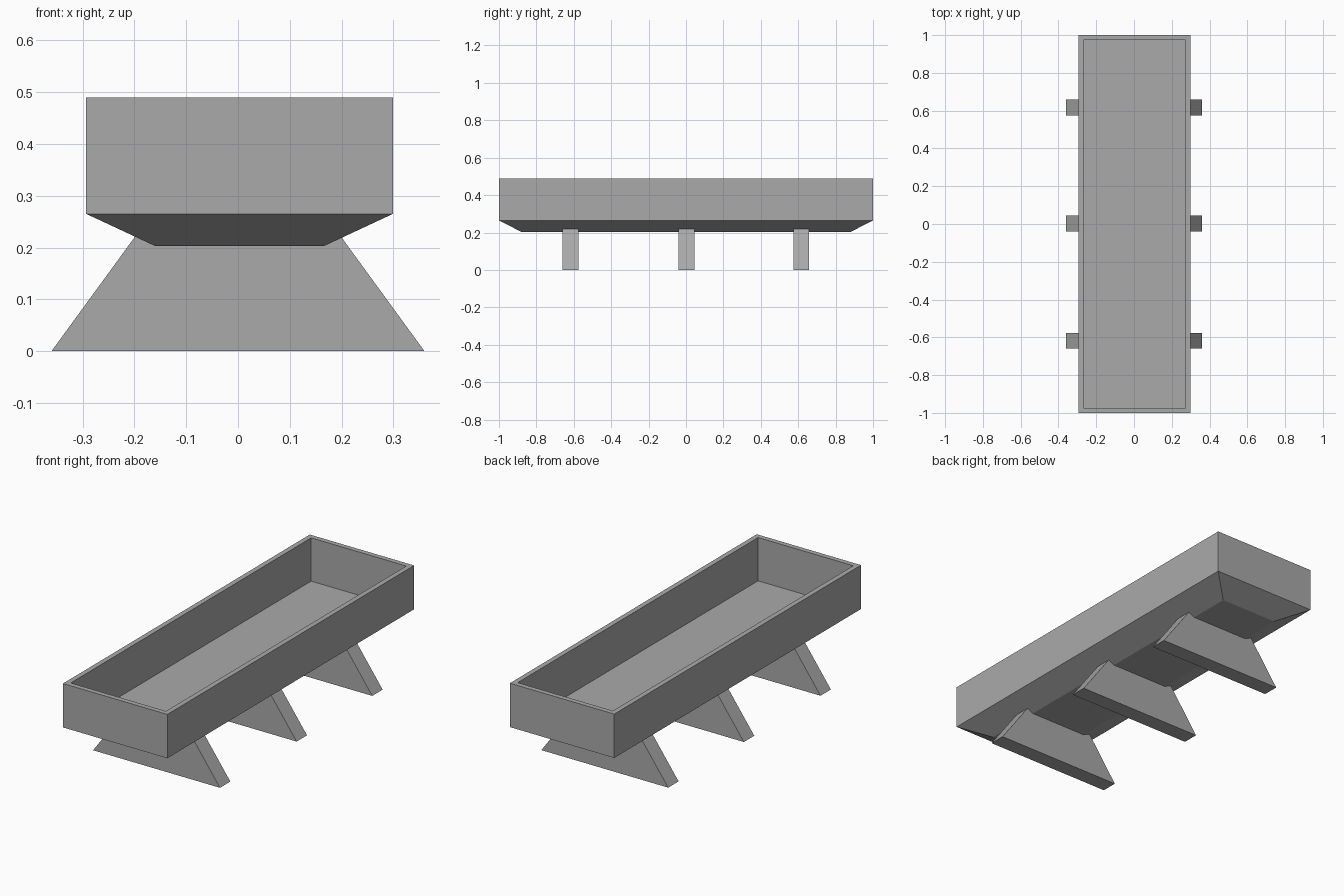
import bpy, bmesh

cube = bpy.data.objects.get("Cube")
if cube:
    bpy.data.objects.remove(cube, do_unlink=True)

grey = bpy.data.materials.new("plain grey")
grey.use_nodes = True
colour = (0.40, 0.40, 0.40, 1)
grey.diffuse_color = colour
grey.node_tree.nodes["Principled BSDF"].inputs["Base Color"].default_value = colour


def loft(name, rings):
    """Skin a stack of four-cornered rings and cap both ends."""
    bm = bmesh.new()
    loops = [[bm.verts.new(p) for p in ring] for ring in rings]
    for low, high in zip(loops, loops[1:]):
        for i in range(4):
            j = (i + 1) % 4
            bm.faces.new((low[i], low[j], high[j], high[i]))
    bm.faces.new(loops[0][::-1])
    bm.faces.new(loops[-1])
    bmesh.ops.recalc_face_normals(bm, faces=bm.faces[:])
    mesh = bpy.data.meshes.new(name)
    bm.to_mesh(mesh)
    bm.free()
    mesh.materials.append(grey)
    obj = bpy.data.objects.new(name, mesh)
    bpy.context.collection.objects.link(obj)
    return obj


def rect(hx, hy, z, cx=0.0, cy=0.0):
    return [(cx + sx * hx, cy + sy * hy, z)
            for sx, sy in ((-1, -1), (1, -1), (1, 1), (-1, 1))]


# Trough: tapered underside, outer walls, rim, inner walls and flat floor
shift, wall = 0.003, 0.026
floor_z, rim_z = 0.265, 0.49
hx, hy = 0.296, 1.0
loft("trough", [
    rect(0.163, 0.88, 0.203, shift),
    rect(hx, hy, floor_z, shift),
    rect(hx, hy, rim_z, shift),
    rect(hx - wall, hy - wall, rim_z, shift),
    rect(hx - wall, hy - wall, floor_z + 0.003, shift),
])

# Three trapezoid feet, their tops sunk into the underside
for name, y in (("front_foot", -0.618), ("middle_foot", 0.003), ("back_foot", 0.616)):
    loft(name, [rect(0.36, 0.042, 0, 0, y), rect(0.185, 0.042, 0.24, 0, y)])
